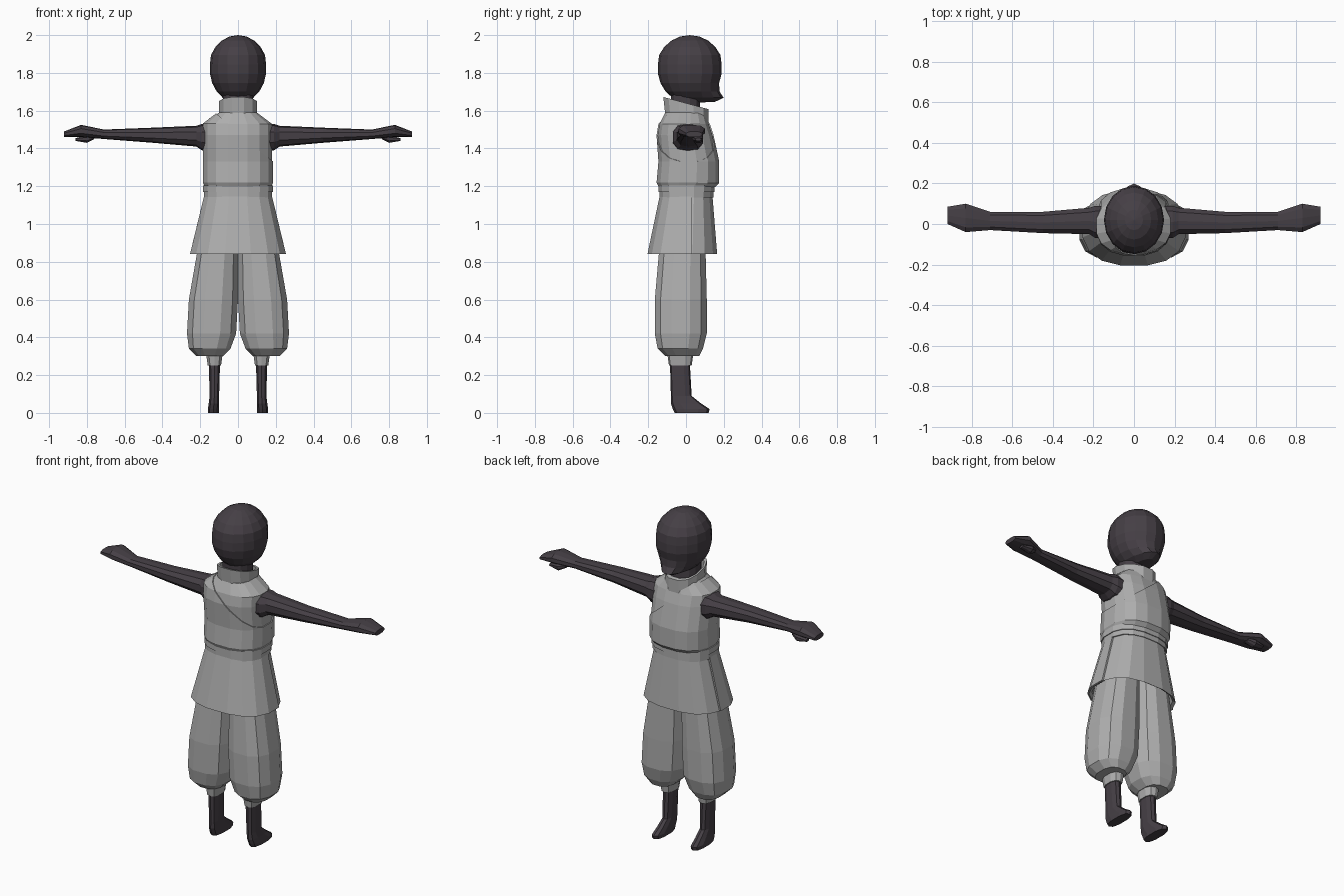
import bpy, bmesh, math
from mathutils import Vector

cube = bpy.data.objects.get("Cube")
if cube:
    bpy.data.objects.remove(cube, do_unlink=True)


def material(name, rgb):
    mat = bpy.data.materials.new(name)
    mat.use_nodes = True
    mat.diffuse_color = (*rgb, 1)
    shader = mat.node_tree.nodes["Principled BSDF"]
    shader.inputs["Base Color"].default_value = mat.diffuse_color
    return mat


skin = material("dark_plum", (.06, .05, .06))
cloth = material("cloth_grey", (.42, .42, .42))


def finish(name, bm, mat):
    bmesh.ops.recalc_face_normals(bm, faces=bm.faces)
    mesh = bpy.data.meshes.new(name)
    bm.to_mesh(mesh)
    bm.free()
    mesh.materials.append(mat)
    part = bpy.data.objects.new(name, mesh)
    bpy.context.collection.objects.link(part)
    return part


def loft(name, rings, mat, sides=12, roundness=.85, along_x=False, mirror=1,
         caps=True, tilt=0):
    """Skin rounded rings (position, left, right, back, front) along an axis."""
    bm = bmesh.new()
    loops = []
    for position, left, right, back, front in rings:
        middle = Vector((left + right, back + front)) / 2
        half = Vector((right - left, front - back)) / 2
        loop = []
        for i in range(sides):
            angle = math.tau * (i + .5) / sides
            # Flat sides reach the full extent of the ring
            u, v = (math.copysign(min(1, abs(k) / math.cos(math.pi / sides)) ** roundness, k)
                    for k in (math.cos(angle), math.sin(angle)))
            a, b = middle.x + u * half.x, middle.y + v * half.y
            place = (position, a, b) if along_x else (a, b, position + tilt * b)
            loop.append(bm.verts.new(place))
        loops.append(loop)
    for low, high in zip(loops, loops[1:]):
        for i in range(sides):
            bm.faces.new((low[i - 1], low[i], high[i], high[i - 1]))
    if caps:
        bm.faces.new(loops[0])
        bm.faces.new(loops[-1])
    bmesh.ops.scale(bm, vec=(mirror, 1, 1), verts=bm.verts)
    return finish(name, bm, mat)


def centred(rows):
    """Expand (height, half width, back, front) into rings centred on x."""
    return [(height, -half, half, back, front) for height, half, back, front in rows]


def overlay(name, source, mat, point, normal, thickness):
    """Thin layer over the part of a surface behind a cutting plane."""
    bm = bmesh.new()
    bm.from_mesh(source.data)
    ends = [face for face in bm.faces if len(face.verts) > 4]
    bmesh.ops.delete(bm, geom=ends, context="FACES_ONLY")
    geometry = bm.verts[:] + bm.edges[:] + bm.faces[:]
    bmesh.ops.bisect_plane(bm, geom=geometry, plane_co=Vector(point),
                           plane_no=Vector(normal), clear_outer=True)
    layer = finish(name, bm, mat)
    solid = layer.modifiers.new("thickness", "SOLIDIFY")
    solid.thickness = thickness
    solid.offset = 1


# Head: a ball whose lower front is pushed out into the jaw
bm = bmesh.new()
bmesh.ops.create_uvsphere(bm, u_segments=16, v_segments=11, radius=1)
for vert in bm.verts:
    drop = max(0, -vert.co.z - .35)
    if vert.co.y > 0:
        vert.co.y *= 1 + 8 * drop ** 3
    # Slightly boxy crown, narrow chin
    fullness = 1.05 if vert.co.z > .3 else 1
    vert.co = (vert.co.x * .15 * fullness, .02 + vert.co.y * .17 * fullness,
               1.82 + vert.co.z * .18)
head = finish("head", bm, skin)

# Raised cover over the lower face
bm = bmesh.new()
bm.from_mesh(head.data)
hidden = [face for face in bm.faces
          if face.calc_center_median().z > 1.77 or face.calc_center_median().y < .05]
bmesh.ops.delete(bm, geom=hidden, context="FACES")
mask = finish("face_cover", bm, skin)
solid = mask.modifiers.new("thickness", "SOLIDIFY")
solid.thickness = .007
solid.offset = 1

loft("neck", centred([(1.54, .08, -.08, .08), (1.7, .08, -.08, .07)]), skin)

# Open collar, leaning down toward the chest
loft("collar", centred([(1.55, .1, -.11, .12), (1.64, .1, -.12, .12),
                        (1.64, .09, -.1, .1), (1.55, .09, -.1, .1)]),
     cloth, caps=False, tilt=-.27)

# Tunic top and its diagonal wrap
tunic = loft("tunic_top", centred([
    (1.2, .17, -.14, .15), (1.22, .18, -.15, .17), (1.33, .18, -.14, .17),
    (1.47, .18, -.15, .14), (1.53, .18, -.14, .12), (1.59, .1, -.11, .1)]),
    cloth, sides=16, roundness=.8)
overlay("wrap_panel", tunic, cloth, (-.1, 0, 1.57), (.65, 0, .76), .006)

# Two-step belt
for name, bottom, half in (("belt_lower", 1.14, .18), ("belt_upper", 1.17, .185)):
    band = [(height, half, .04 - half, half - .035) for height in (bottom, bottom + .035)]
    loft(name, centred(band), cloth, sides=16, roundness=.8)

# Flared skirt, hollow at the hem, with a back panel lapping over the front
skirt = loft("skirt", centred([
    (.95, .2, -.16, .14), (.85, .23, -.18, .15),
    (.84, .245, -.195, .165), (1.15, .17, -.13, .14)]), cloth, sides=16, roundness=.8)
bm = bmesh.new()
bm.from_mesh(skirt.data)
inner = [face for face in bm.faces if face.calc_center_median().z < .94]
bmesh.ops.delete(bm, geom=inner, context="FACES")
shell = finish("skirt_outer", bm, cloth)
overlay("skirt_back_panel", shell, cloth, (0, .03, 0), (0, 1, 0), .009)

# Paired limbs
for side, mirror in (("left", 1), ("right", -1)):
    # Baggy trouser leg, gathered into a cuff
    loft(side + "_trouser_leg", [
        (.3, .08, .22, -.11, .07), (.34, .04, .26, -.15, .09), (.42, .01, .27, -.165, .11),
        (.6, 0, .26, -.165, .11), (1, 0, .19, -.13, .1)],
        cloth, roundness=.8, mirror=mirror)
    loft(side + "_cuff", [(.25, .09, .16, -.09, .03), (.32, .08, .17, -.1, .04)],
         cloth, sides=10, mirror=mirror)

    # Shin running down into a narrow pointed foot
    loft(side + "_foot", [
        (0, .1, .16, -.06, .12), (.02, .1, .16, -.07, .125), (.05, .1, .155, -.08, .08),
        (.09, .1, .15, -.08, .03), (.27, .095, .155, -.085, .02)],
        skin, sides=10, mirror=mirror)

    # Arm from the open armhole out to the mitten hand
    loft(side + "_arm", [
        (.14, -.07, .09, 1.38, 1.53), (.19, -.07, .09, 1.39, 1.53),
        (.22, -.05, .08, 1.41, 1.52), (.45, -.045, .06, 1.43, 1.51),
        (.71, -.03, .06, 1.45, 1.5), (.83, -.04, .1, 1.46, 1.525),
        (.92, 0, .085, 1.46, 1.49)],
        skin, sides=10, along_x=True, mirror=mirror)
    loft(side + "_thumb", [
        (.76, .03, .07, 1.45, 1.47), (.8, .04, .09, 1.43, 1.47),
        (.86, .05, .08, 1.44, 1.455)],
        skin, sides=8, along_x=True, mirror=mirror)
